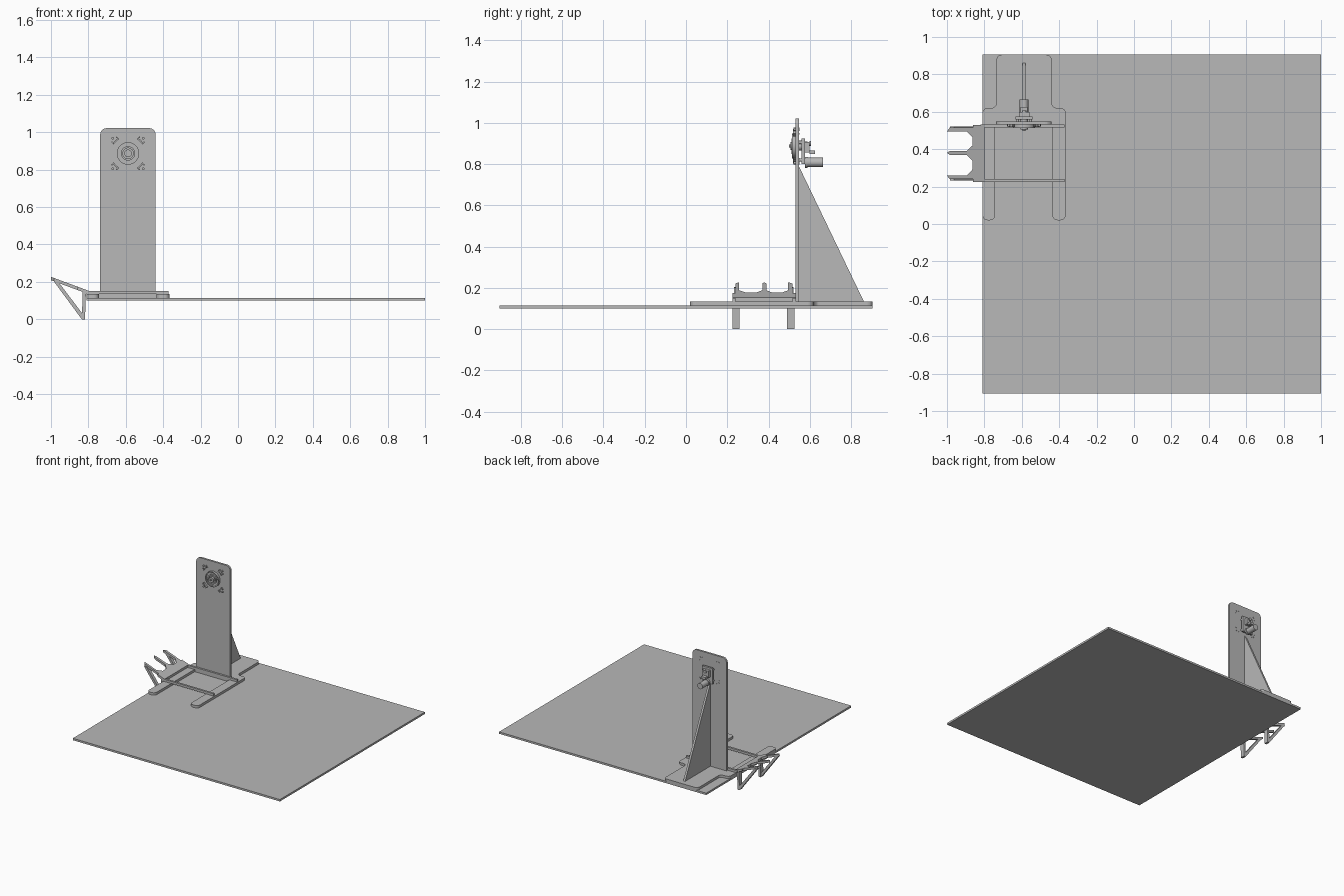
import bpy, bmesh, math
from mathutils import Vector, Matrix

cube = bpy.data.objects.get("Cube")
if cube:
    bpy.data.objects.remove(cube, do_unlink=True)

grey = bpy.data.materials.new("plain grey")
grey.use_nodes = True
grey.diffuse_color = (0.48, 0.48, 0.48, 1)
grey.node_tree.nodes["Principled BSDF"].inputs["Base Color"].default_value = grey.diffuse_color


def finish(name, bm, smooth=False):
    bmesh.ops.recalc_face_normals(bm, faces=bm.faces)
    mesh = bpy.data.meshes.new(name)
    bm.to_mesh(mesh)
    bm.free()
    mesh.materials.append(grey)
    ob = bpy.data.objects.new(name, mesh)
    bpy.context.collection.objects.link(ob)
    if smooth:
        bpy.ops.object.select_all(action='DESELECT')
        ob.select_set(True)
        bpy.context.view_layer.objects.active = ob
        bpy.ops.object.shade_smooth_by_angle(angle=math.radians(35))
    return ob


def prism(name, outline, axis, lo, hi, radius=0, rounded=lambda p: True, slope=None):
    """Extrude a 2D outline along an axis, rounding chosen corners."""
    place = {'x': lambda a, b: (lo, a, b), 'y': lambda a, b: (a, lo, b),
             'z': lambda a, b: (a, b, lo)}[axis]
    bm = bmesh.new()
    bm.faces.new([bm.verts.new(place(*p)) for p in outline])
    if radius:
        corners = [v for v in bm.verts if rounded(v.co)]
        bmesh.ops.bevel(bm, geom=corners, offset=radius, segments=6,
                        profile=0.5, affect='VERTICES')
    step = Vector([hi - lo if c == axis else 0 for c in 'xyz'])
    grown = bmesh.ops.extrude_face_region(bm, geom=bm.faces[:])['geom']
    bmesh.ops.translate(bm, vec=step, verts=[g for g in grown if isinstance(g, bmesh.types.BMVert)])
    if slope:
        for v in bm.verts:
            v.co.z += slope(v.co.x)
    return finish(name, bm)


def box(name, x, y, z):
    return prism(name, [(x[0], y[0]), (x[1], y[0]), (x[1], y[1]), (x[0], y[1])], 'z', *z)


def cylinder(name, x, z, y0, y1, r, sides=32):
    bm = bmesh.new()
    turn = Matrix.Translation((x, (y0 + y1) / 2, z)) @ Matrix.Rotation(math.pi / 2, 4, 'X')
    bmesh.ops.create_cone(bm, cap_ends=True, segments=sides, radius1=r, radius2=r,
                          depth=y1 - y0, matrix=turn)
    return finish(name, bm, True)


def ring(name, x, z, y0, y1, outer, inner, start=0, sweep=360, steps=48):
    """Rectangular-section ring or arc facing the front."""
    bm = bmesh.new()
    full = sweep == 360
    loops = []
    for i in range(steps if full else steps + 1):
        a = math.radians(start + sweep * i / steps)
        loops.append([bm.verts.new((x + r * math.cos(a), y, z + r * math.sin(a)))
                      for r, y in ((inner, y0), (outer, y0), (outer, y1), (inner, y1))])
    for i in range(steps):
        a, b = loops[i], loops[(i + 1) % len(loops)]
        for k in range(4):
            bm.faces.new((a[k], a[k - 1], b[k - 1], b[k]))
    if not full:
        bm.faces.new(loops[0])
        bm.faces.new(loops[-1])
    return finish(name, bm, True)


# Large flat board
box("board", (-0.81, 1.0), (-0.905, 0.905), (0.1, 0.115))

# Forked base plate
prism("base_plate", [(-0.735, 0.905), (-0.735, 0.62), (-0.81, 0.62), (-0.81, 0.02),
                     (-0.742, 0.02), (-0.742, 0.52), (-0.437, 0.52), (-0.437, 0.02),
                     (-0.365, 0.02), (-0.365, 0.62), (-0.44, 0.62), (-0.44, 0.905)],
      'z', 0.115, 0.134, 0.028, lambda p: abs(p.y - 0.52) > 0.01)

# Upright panel and rear gusset
MX, MZ = -0.588, 0.887
prism("upright_panel", [(-0.737, 0.134), (-0.44, 0.134), (-0.44, 1.022), (-0.737, 1.022)],
      'y', 0.531, 0.547, 0.035, lambda p: p.z > 1)
prism("rear_gusset", [(0.547, 0.134), (0.862, 0.134), (0.547, 0.79)], 'x', MX - 0.008, MX + 0.008)

# Cross rails resting on the fork
for name, y in (("front", 0.225), ("rear", 0.516)):
    box(name + "_rail", (-0.82, -0.372), (y, y + 0.016), (0.134, 0.152))


# Sloped three-finger catch plate
def rise(x):
    return max(0, -0.8 - x) * 0.37


prism("finger_plate", [(-0.8, 0.225), (-0.86, 0.225), (-0.86, 0.24), (-0.985, 0.24), (-1.0, 0.258),
                       (-0.895, 0.258), (-0.863, 0.292), (-0.863, 0.337), (-0.895, 0.37),
                       (-0.985, 0.37), (-1.0, 0.38), (-0.985, 0.39), (-0.895, 0.39),
                       (-0.863, 0.42), (-0.863, 0.463), (-0.895, 0.495), (-1.0, 0.495),
                       (-0.985, 0.515), (-0.86, 0.515), (-0.86, 0.53), (-0.8, 0.53)],
      'z', 0.135, 0.153, slope=rise)

# Triangular struts under the outer fingers
for name, y in (("front", 0.225), ("rear", 0.49)):
    prism(name + "_strut_leg", [(-0.835, 0.0), (-0.818, 0.0), (-0.813, 0.152), (-0.83, 0.152)],
          'y', y, y + 0.035)
    prism(name + "_strut_brace", [(-0.835, 0.0), (-0.828, 0.025), (-0.962, 0.202), (-0.985, 0.203)],
          'y', y + 0.008, y + 0.032)

# Round hub on the front of the panel
cylinder("hub_disc", MX, MZ, 0.522, 0.531, 0.06, 48)
ring("hub_outer_ring", MX, MZ, 0.514, 0.522, 0.06, 0.052)
ring("hub_inner_ring", MX, MZ, 0.512, 0.522, 0.038, 0.028)
cylinder("hub_boss", MX, MZ, 0.506, 0.522, 0.02)
cylinder("hub_shaft", MX, MZ, 0.498, 0.506, 0.007, 16)

# Corner lugs and screws around the hub
for i in range(4):
    a = math.radians(45 + 90 * i)
    ring("corner_arc", MX, MZ, 0.518, 0.531, 0.098, 0.09, 90 * i + 32, 26, 8)
    for spin, reach in ((0, 0.115), (-0.17, 0.105), (0.17, 0.105)):
        x, z = MX + reach * math.cos(a + spin), MZ + reach * math.sin(a + spin)
        cylinder("corner_screw", x, z, 0.522, 0.549, 0.007 if spin == 0 else 0.004, 12)

# Motor mount, gearbox and motor behind the panel
box("motor_mount_plate", (MX - 0.045, MX + 0.045), (0.56, 0.576), (0.8, 0.925))
for sx in (-1, 1):
    for z in (0.82, 0.905):
        cylinder("mount_spacer", MX + sx * 0.035, z, 0.547, 0.56, 0.008, 16)
cylinder("bearing", MX, MZ, 0.547, 0.588, 0.022)
box("sensor_arm", (MX - 0.028, MX + 0.028), (0.576, 0.598), (0.855, 0.908))
cylinder("sensor_knob", MX, 0.9, 0.598, 0.606, 0.012, 16)
box("sensor_block", (MX - 0.018, MX + 0.018), (0.598, 0.625), (0.848, 0.866))
cylinder("motor_collar", MX, 0.808, 0.576, 0.59, 0.027)
cylinder("motor_body", MX, 0.808, 0.59, 0.665, 0.023)
